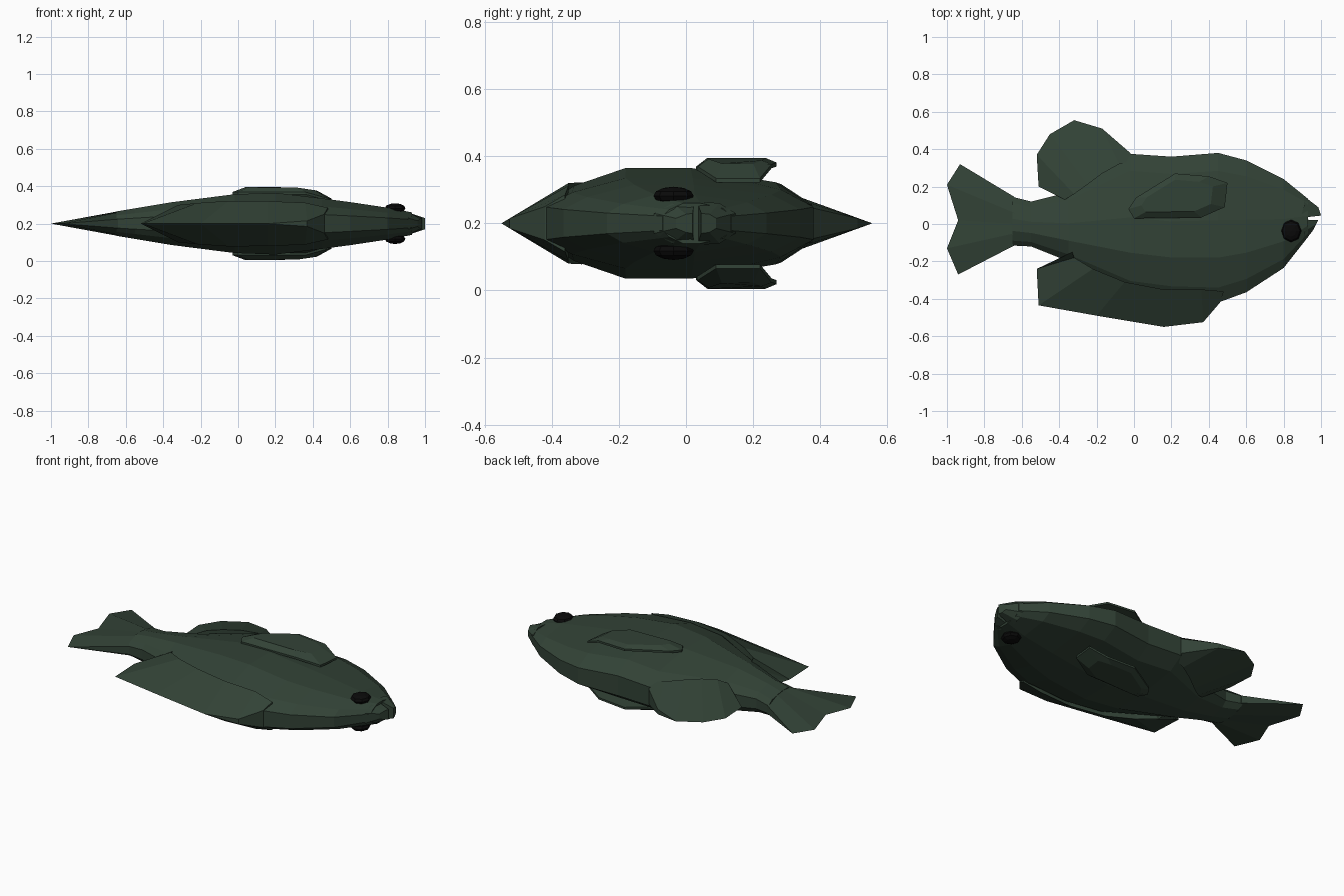
import bpy, bmesh

MID = 0.2  # symmetry plane height


def material(name, rgb):
    m = bpy.data.materials.new(name)
    m.diffuse_color = (*rgb, 1)
    return m


green = material("dark green", (0.032, 0.055, 0.037))
black = material("eye black", (0.003, 0.003, 0.003))


def finish(bm, name, mat):
    bmesh.ops.remove_doubles(bm, verts=bm.verts, dist=0.0005)
    bmesh.ops.recalc_face_normals(bm, faces=bm.faces)
    me = bpy.data.meshes.new(name)
    bm.to_mesh(me)
    bm.free()
    me.materials.append(mat)
    ob = bpy.data.objects.new(name, me)
    bpy.context.collection.objects.link(ob)
    return ob


def shell(name, rows):
    """Closed solid from a grid of (x, y, half thickness), symmetric about MID."""
    bm = bmesh.new()
    up = [[bm.verts.new((x, y, MID + h)) for x, y, h in r] for r in rows]
    dn = [[bm.verts.new((x, y, MID - h)) for x, y, h in r] for r in rows]
    n, m = len(rows), len(rows[0])
    for g in (up, dn):
        for i in range(n - 1):
            for j in range(m - 1):
                bm.faces.new((g[i][j], g[i + 1][j], g[i + 1][j + 1], g[i][j + 1]))
    rim = [(0, j) for j in range(m)] + [(i, m - 1) for i in range(1, n)]
    rim += [(n - 1, j) for j in range(m - 2, -1, -1)] + [(i, 0) for i in range(n - 2, 0, -1)]
    for (a, b), (c, d) in zip(rim, rim[1:] + rim[:1]):
        bm.faces.new((up[a][b], up[c][d], dn[c][d], dn[a][b]))
    return finish(bm, name, green)


# Body: stations of x, back, belly, half thickness, with one shared section
stations = [(0.93, 0.135, -0.07, 0.06), (0.8, 0.24, -0.235, 0.085), (0.6, 0.34, -0.365, 0.115),
            (0.45, 0.38, -0.42, 0.135), (0.2, 0.36, -0.41, 0.165), (-0.02, 0.375, -0.38, 0.157),
            (-0.35, 0.17, -0.2, 0.115), (-0.55, 0.12, -0.12, 0.082), (-0.65, 0.145, -0.115, 0.065)]
section = [(0, 0.36), (0.12, 0.74), (0.45, 1), (0.7, 1), (0.9, 0.68), (1, 0.36)]
shell("body", [[(x, t + (b - t) * f, h * k) for f, k in section] for x, t, b, h in stations])

# Jaws, separated by a narrow mouth slit
shell("upper_jaw", [[(0.91, 0.148, 0.03), (0.91, 0.1, 0.06), (0.89, 0.033, 0.065)],
                    [(0.985, 0.09, 0.015), (0.992, 0.07, 0.027), (1.0, 0.045, 0.03)]])
shell("lower_jaw", [[(0.89, 0.025, 0.065), (0.91, -0.04, 0.06), (0.91, -0.095, 0.03)],
                    [(0.985, 0.02, 0.03), (0.975, 0.0, 0.027), (0.96, -0.03, 0.015)]])

# Tail fin
shell("tail_fin", [[(-0.64, 0.145, 0.024), (-0.64, 0.06, 0.06), (-0.64, 0.0, 0.066),
                    (-0.64, -0.05, 0.06), (-0.64, -0.115, 0.024)],
                   [(-0.93, 0.32, 0), (-1, 0.21, 0), (-0.94, 0.02, 0),
                    (-1, -0.13, 0), (-0.94, -0.27, 0)]])

# Rear back fin
shell("back_fin", [[(0.0, 0.34, 0.07), (-0.08, 0.32, 0.085), (-0.17, 0.27, 0.1), (-0.25, 0.21, 0.105),
                    (-0.32, 0.16, 0.1), (-0.37, 0.13, 0.08), (-0.36, 0.12, 0.07)],
                   [(-0.02, 0.38, 0.045), (-0.17, 0.51, 0.015), (-0.32, 0.555, 0), (-0.45, 0.48, 0),
                    (-0.52, 0.37, 0), (-0.51, 0.2, 0), (-0.38, 0.165, 0.03)]])

# Belly fin
shell("belly_fin", [[(0.48, -0.36, 0.085), (0.36, -0.35, 0.112), (0.16, -0.35, 0.12), (-0.05, -0.31, 0.122),
                     (-0.22, -0.24, 0.11), (-0.32, -0.18, 0.1), (-0.33, -0.15, 0.09)],
                    [(0.46, -0.42, 0.05), (0.37, -0.525, 0.015), (0.16, -0.55, 0), (-0.2, -0.49, 0),
                     (-0.51, -0.435, 0), (-0.52, -0.24, 0), (-0.35, -0.2, 0.03)]])

# Side fins: bevelled plates dipping into the body at the front end
outline = [(-0.03, 0.08), (0.01, 0.14), (0.22, 0.27), (0.4, 0.255), (0.5, 0.22),
           (0.485, 0.09), (0.36, 0.035), (0.0, 0.03)]
heights = [0.165, 0.17, 0.177, 0.172, 0.13, 0.13, 0.165, 0.165]
for side, label in ((1, "upper"), (-1, "lower")):
    bm = bmesh.new()
    rings = []
    for shrink, rise in ((1, -0.008), (1, 0.004), (0.72, 0.195)):
        ring = []
        for (x, y), h in zip(outline, heights):
            px, py = 0.22 + (x - 0.22) * shrink, 0.15 + (y - 0.15) * shrink
            z = h + rise if shrink == 1 else rise - max(0, px - 0.3) * 0.15
            ring.append(bm.verts.new((px, py, MID + side * z)))
        rings.append(ring)
    for a, b in zip(rings, rings[1:]):
        for i in range(8):
            j = (i + 1) % 8
            bm.faces.new((a[i], a[j], b[j], b[i]))
    bm.faces.new(rings[0])
    bm.faces.new(rings[-1])
    finish(bm, label + "_side_fin", green)

# Eyes: flattened low-poly domes on both sides of the head
for side, label in ((1, "upper"), (-1, "lower")):
    bm = bmesh.new()
    bmesh.ops.create_uvsphere(bm, u_segments=8, v_segments=6, radius=1)
    bmesh.ops.scale(bm, vec=(0.055, 0.06, 0.027), verts=bm.verts)
    bmesh.ops.translate(bm, vec=(0.84, -0.037, MID + side * 0.082), verts=bm.verts)
    finish(bm, label + "_eye", black)
